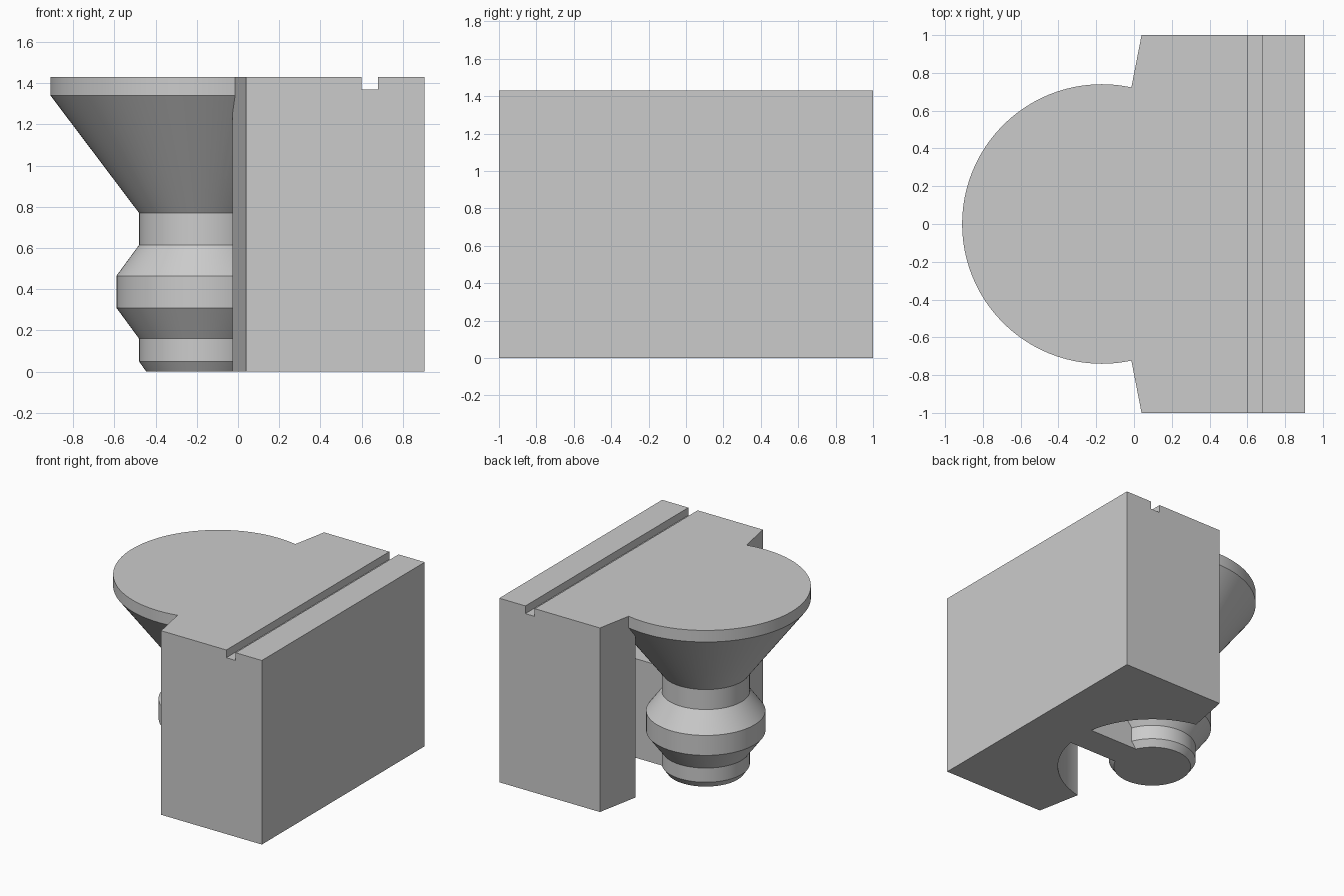
import bpy, bmesh, math
from mathutils import Matrix, Vector

if "Cube" in bpy.data.objects:
    bpy.data.objects.remove(bpy.data.objects["Cube"], do_unlink=True)

AXIS_X = -0.17      # stud axis
TOP = 1.43
SEGMENTS = 96

grey = bpy.data.materials.new("light_grey")
grey.use_nodes = True
grey.diffuse_color = (0.6, 0.6, 0.6, 1)
grey.node_tree.nodes["Principled BSDF"].inputs["Base Color"].default_value = (0.6, 0.6, 0.6, 1)


def finish(name, bm):
    bmesh.ops.recalc_face_normals(bm, faces=bm.faces)
    mesh = bpy.data.meshes.new(name)
    bm.to_mesh(mesh)
    bm.free()
    mesh.materials.append(grey)
    obj = bpy.data.objects.new(name, mesh)
    bpy.context.collection.objects.link(obj)
    return obj


def prism(name, outline, z0, z1):
    bm = bmesh.new()
    face = bm.faces.new([bm.verts.new((x, y, z0)) for x, y in outline])
    top = bmesh.ops.extrude_face_region(bm, geom=[face])["geom"]
    bmesh.ops.translate(bm, vec=(0, 0, z1 - z0),
                        verts=[v for v in top if isinstance(v, bmesh.types.BMVert)])
    return finish(name, bm)


def box(name, x0, x1, y, z0, z1):
    return prism(name, [(x0, -y), (x1, -y), (x1, y), (x0, y)], z0, z1)


def lathe(name, profile):
    """Solid of revolution about the stud axis, with flat end caps."""
    bm = bmesh.new()
    rings = []
    for r, z in profile:
        rings.append([bm.verts.new((AXIS_X + r * math.cos(a), r * math.sin(a), z))
                      for a in (2 * math.pi * i / SEGMENTS for i in range(SEGMENTS))])
    for low, high in zip(rings, rings[1:]):
        for i in range(SEGMENTS):
            j = (i + 1) % SEGMENTS
            bm.faces.new((low[i], low[j], high[j], high[i]))
    bm.faces.new(rings[0])
    bm.faces.new(rings[-1])
    return finish(name, bm)


def combine(target, tool, operation):
    mod = target.modifiers.new(operation.lower(), "BOOLEAN")
    mod.operation = operation
    mod.solver = "EXACT"
    mod.object = tool
    bpy.ops.object.select_all(action="DESELECT")
    bpy.context.view_layer.objects.active = target
    target.select_set(True)
    bpy.ops.object.modifier_apply(modifier=mod.name)
    bpy.data.objects.remove(tool, do_unlink=True)


# Block with slanted shoulders
half = [(0.905, 1), (0.04, 1), (-0.038, 0.6)]
block = prism("block_with_stud", half + [(x, -y) for x, y in reversed(half)], 0, TOP)

# Round pocket behind the stud and groove across the top
combine(block, lathe("pocket_cutter", [(0.675, -0.1), (0.675, 1.3)]), "DIFFERENCE")
combine(block, box("groove_cutter", 0.6, 0.68, 1.1, 1.37, 1.6), "DIFFERENCE")

# Turned stud with collar and flared head
stud = lathe("stud", [(0.275, 0), (0.31, 0.05), (0.31, 0.16), (0.42, 0.31), (0.42, 0.465),
                      (0.31, 0.615), (0.31, 0.77), (0.74, 1.34), (0.74, TOP)])

# Web tying the stud to the pocket wall
combine(block, box("web", AXIS_X + 0.1, 0.58, 0.115, 0, 0.77), "UNION")
combine(block, stud, "UNION")

bpy.ops.object.shade_smooth_by_angle(angle=math.radians(25))
